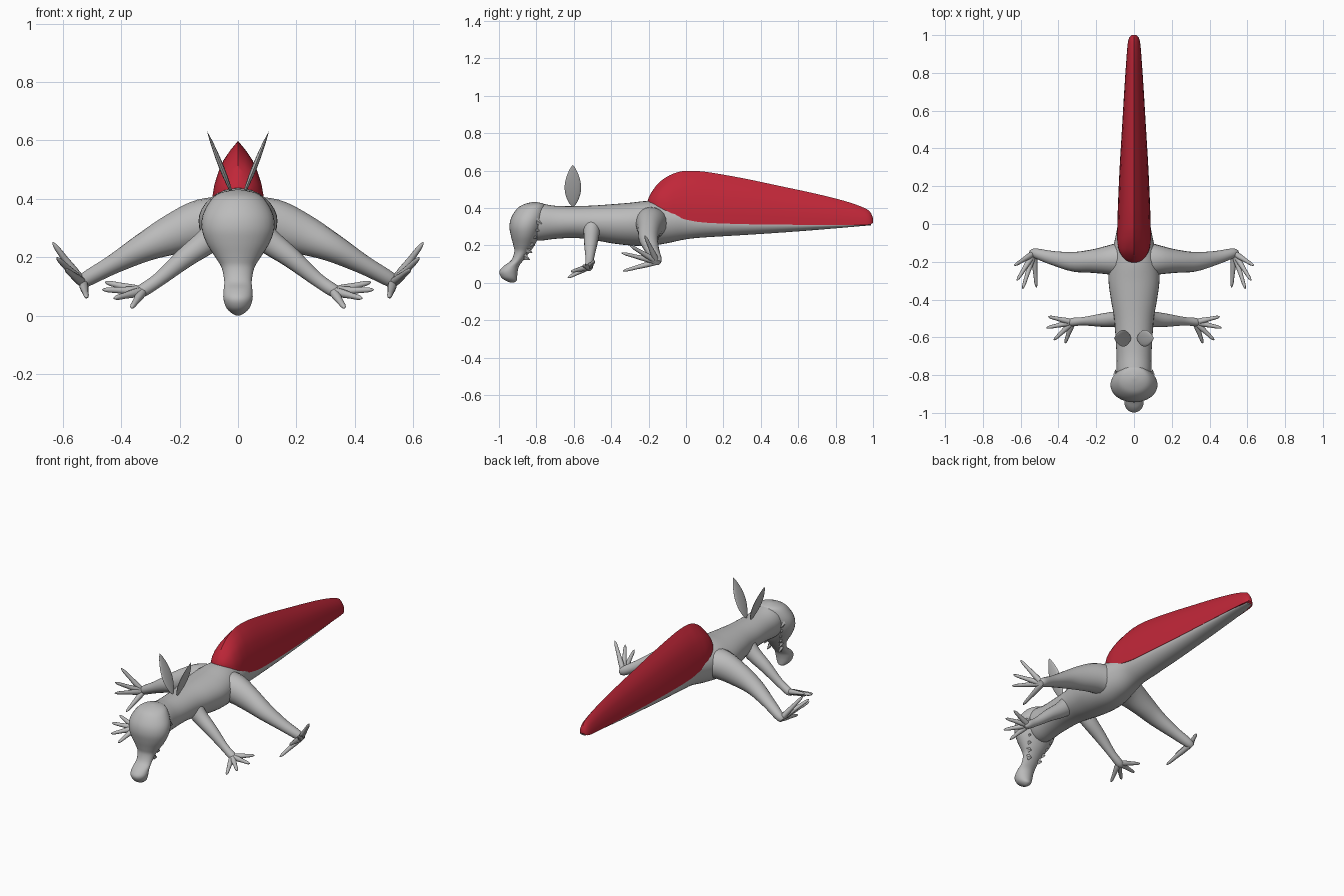
import bpy, bmesh, math
from mathutils import Vector

if "Cube" in bpy.data.objects:
    bpy.data.objects.remove(bpy.data.objects["Cube"])


def material(name, rgb):
    m = bpy.data.materials.new(name)
    m.diffuse_color = (*rgb, 1)
    m.use_nodes = True
    m.node_tree.nodes["Principled BSDF"].inputs["Base Color"].default_value = m.diffuse_color
    return m


GREY = material("grey skin", (0.5, 0.5, 0.5))
RED = material("red sail", (0.53, 0.02, 0.04))


def smooth_rows(rows, steps):
    """Catmull-Rom subdivision of a table of stations."""
    out = []
    for i in range(len(rows) - 1):
        p = [rows[max(0, min(len(rows) - 1, i + k))] for k in (-1, 0, 1, 2)]
        for s in range(steps):
            t = s / steps
            out.append([0.5 * (2 * b + (c - a) * t + (2 * a - 5 * b + 4 * c - d) * t * t
                               + (3 * b - a - 3 * c + d) * t ** 3) for a, b, c, d in zip(*p)])
    return out + [list(rows[-1])]


def loft(name, rings, mat, angle=40):
    bm = bmesh.new()
    vs = [[bm.verts.new(p) for p in r] for r in rings]
    n = len(vs[0])
    for a, b in zip(vs, vs[1:]):
        for i in range(n):
            bm.faces.new((a[i], a[(i + 1) % n], b[(i + 1) % n], b[i]))
    bm.faces.new(vs[0])
    bm.faces.new(vs[-1])
    bmesh.ops.recalc_face_normals(bm, faces=bm.faces)
    me = bpy.data.meshes.new(name)
    bm.to_mesh(me)
    bm.free()
    me.materials.append(mat)
    ob = bpy.data.objects.new(name, me)
    bpy.context.collection.objects.link(ob)
    bpy.ops.object.select_all(action='DESELECT')
    ob.select_set(True)
    bpy.context.view_layer.objects.active = ob
    bpy.ops.object.shade_smooth_by_angle(angle=math.radians(angle))
    return ob


def circle(n):
    return [(math.cos(2 * math.pi * i / n), math.sin(2 * math.pi * i / n)) for i in range(n)]


def tube(name, rows, sx, n=16, steps=4):
    """Limb through stations (x, y, z, horizontal radius, vertical radius)."""
    rows = smooth_rows(rows, steps)
    pts = [Vector((sx * r[0], r[1], r[2])) for r in rows]
    rings = []
    for i, r in enumerate(rows):
        t = (pts[min(i + 1, len(pts) - 1)] - pts[max(i - 1, 0)]).normalized()
        side = t.cross(Vector((0, 0, 1))).normalized()
        up = side.cross(t)
        rings.append([pts[i] + side * (c * max(r[3], .0005)) + up * (s * max(r[4], .0005))
                      for c, s in circle(n)])
    return loft(name, rings, GREY)


# Body and tail: y, widest height, top, bottom, half width
body = [(-.86, .33, .40, .25, .06), (-.80, .33, .425, .225, .09), (-.70, .325, .412, .235, .092),
        (-.60, .325, .41, .24, .098), (-.50, .325, .413, .23, .105), (-.40, .325, .42, .212, .122),
        (-.30, .325, .428, .20, .135), (-.20, .325, .438, .197, .128), (-.10, .325, .43, .212, .105),
        (0, .335, .42, .233, .086), (.1, .325, .40, .243, .083), (.3, .315, .37, .255, .074),
        (.5, .312, .35, .268, .062), (.7, .31, .34, .283, .05), (.9, .31, .33, .30, .034),
        (.99, .313, .325, .308, .018)]
rings = []
for y, z, top, bot, w in smooth_rows(body, 4):
    rings.append([(w * c, y, z + s * ((top - z) if s > 0 else (z - bot))) for c, s in circle(32)])
loft("body_and_tail", rings, GREY)

# Tall ridged sail on the back: y, lower edge, ridge height, half width
sail = [(-.205, .43, .44, .01), (-.19, .424, .475, .045), (-.15, .40, .53, .076), (-.1, .375, .568, .088),
        (-.05, .355, .59, .089), (0, .338, .598, .088), (.1, .322, .594, .085), (.3, .314, .56, .076),
        (.5, .311, .518, .064), (.7, .31, .475, .052), (.85, .31, .437, .042), (.95, .31, .402, .034),
        (.985, .312, .378, .026), (1, .322, .345, .012)]
half = [(1, 0), (.98, .2), (.9, .4), (.74, .6), (.57, .74), (.3, .88)]
section = half + [(0, 1)] + [(-a, b) for a, b in reversed(half)]
loft("back_sail", [[(w * a, y, lo + (hi - lo) * b) for a, b in section]
                   for y, lo, hi, w in smooth_rows(sail, 4)], RED)

# Drooping head and snout: height, front y, back y, half width
head = [(.432, -.82, -.80, .008), (.422, -.86, -.76, .058), (.40, -.90, -.75, .09), (.35, -.934, -.752, .119),
        (.30, -.944, -.765, .124), (.25, -.936, -.785, .108), (.20, -.923, -.81, .077),
        (.165, -.918, -.835, .056), (.12, -.935, -.87, .047), (.09, -.975, -.892, .049),
        (.06, -.998, -.90, .05), (.03, -.988, -.903, .041), (.012, -.965, -.905, .025), (.002, -.94, -.92, .008)]
loft("head_and_snout", [[(w * c, (f + b) / 2 + (b - f) / 2 * s, z) for c, s in circle(32)]
                        for z, f, b, w in smooth_rows(head, 4)], GREY)

HIND_TOES = [(.517, -.337, .063), (.59, -.345, .16), (.62, -.30, .20), (.634, -.22, .252)]
FRONT_TOES = [(.365, -.632, .027), (.425, -.615, .06), (.464, -.55, .09), (.455, -.49, .116)]

for sx, tag in ((1, "left"), (-1, "right")):
    # Sprawling legs
    tube("hind_leg_" + tag, [(.04, -.185, .32, .10, .085), (.12, -.19, .315, .08, .085),
                             (.22, -.197, .28, .062, .07), (.32, -.2, .235, .052, .05),
                             (.43, -.18, .175, .037, .033), (.52, -.155, .125, .026, .026),
                             (.545, -.15, .108, .014, .016)], sx, 20)
    tube("front_leg_" + tag, [(.04, -.505, .32, .05, .055), (.10, -.505, .26, .042, .045),
                              (.18, -.51, .20, .034, .035), (.27, -.515, .125, .022, .024),
                              (.33, -.52, .085, .022, .022), (.35, -.525, .078, .010, .012)], sx, 20)

    # Feet: thin pointed toes fanning from each ankle
    for kind, base, toes in (("hind", Vector((.53, -.155, .112)), HIND_TOES),
                             ("front", Vector((.325, -.52, .085)), FRONT_TOES)):
        for k, tip in enumerate(toes):
            tip = Vector(tip)
            rows = [(*base.lerp(tip, t), r, r) for t, r in
                    ((0, .016), (.3, .015), (.6, .011), (.85, .009), (.96, .005), (1, .001))]
            tube(f"{kind}_toe_{tag}_{k + 1}", rows, sx, 10, 2)

    # Thin leaf shaped ears
    ear = []
    for i in range(17):
        t = i / 16
        w = .001 + .043 * math.sin(math.pi * t ** .9) ** .8 if 0 < t < 1 else .001
        mid = Vector((sx * (.015 + .09 * t), -.605, .405 + .225 * t))
        ear.append([mid + Vector((sx * .92, 0, -.39)) * (c * w * .2) + Vector((0, s * w, 0))
                    for c, s in circle(16)])
    loft("ear_" + tag, ear, GREY)

    # Jagged teeth along the mouth edge
    for k in range(6):
        t = k / 5
        c = Vector((sx * (.098 - .06 * t), -.80 - .065 * t, .335 - .19 * t))
        rings = [[c + Vector((sx * a * .012 * q, .032 * (1 - q), b * .024 * q - .022 * (1 - q)))
                  for a, b in circle(4)] for q in (1, .05)]
        loft(f"tooth_{tag}_{k + 1}", rings, GREY, 20)
